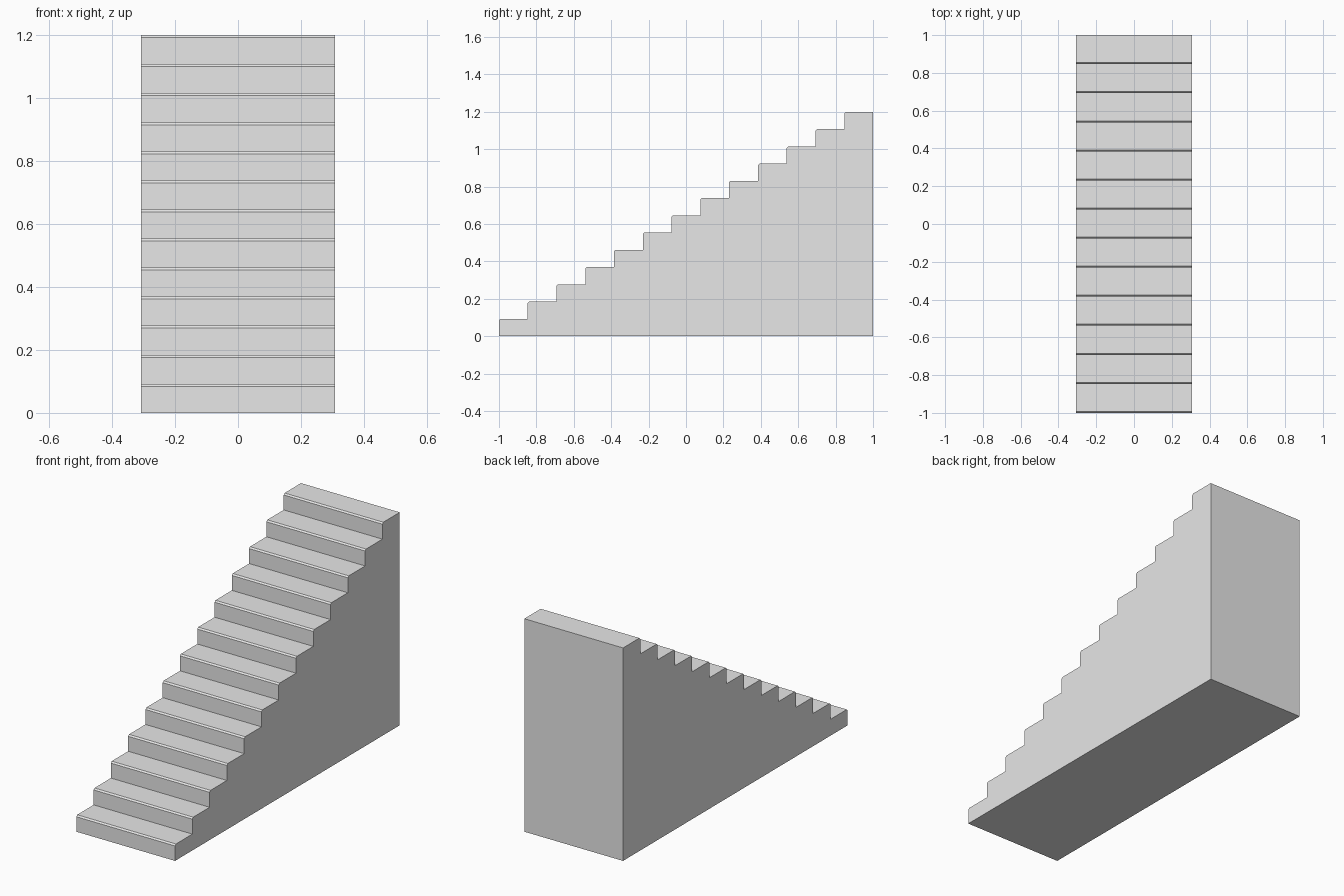
import bpy
import bmesh

cube = bpy.data.objects.get("Cube")
if cube:
    bpy.data.objects.remove(cube, do_unlink=True)

STEPS = 13
TREAD = 2 / STEPS
RISE = 1.2 / STEPS
HALF_WIDTH = 0.3077
CHAMFER = 0.008

# Plain grey material
grey = bpy.data.materials.new("light_grey")
grey.use_nodes = True
colour = (0.8, 0.8, 0.8, 1)
grey.diffuse_color = colour
grey.node_tree.nodes["Principled BSDF"].inputs["Base Color"].default_value = colour

# Side profile: riser, chamfered nosing and tread for every step
profile = [(-1, 0)]
for i in range(STEPS):
    y, top = -1 + i * TREAD, (i + 1) * RISE
    if i:
        profile.append((y, i * RISE))
    profile += [(y, top - CHAMFER), (y + CHAMFER, top)]
profile += [(1, STEPS * RISE), (1, 0)]

# Extrude the profile across the width of the staircase
bm = bmesh.new()
side = bm.faces.new([bm.verts.new((-HALF_WIDTH, y, z)) for y, z in profile])
extruded = bmesh.ops.extrude_face_region(bm, geom=[side], use_keep_orig=True)
moved = [v for v in extruded["geom"] if isinstance(v, bmesh.types.BMVert)]
bmesh.ops.translate(bm, verts=moved, vec=(2 * HALF_WIDTH, 0, 0))
bmesh.ops.recalc_face_normals(bm, faces=bm.faces[:])

mesh = bpy.data.meshes.new("staircase")
bm.to_mesh(mesh)
bm.free()
mesh.materials.append(grey)
staircase = bpy.data.objects.new("staircase", mesh)
bpy.context.collection.objects.link(staircase)
